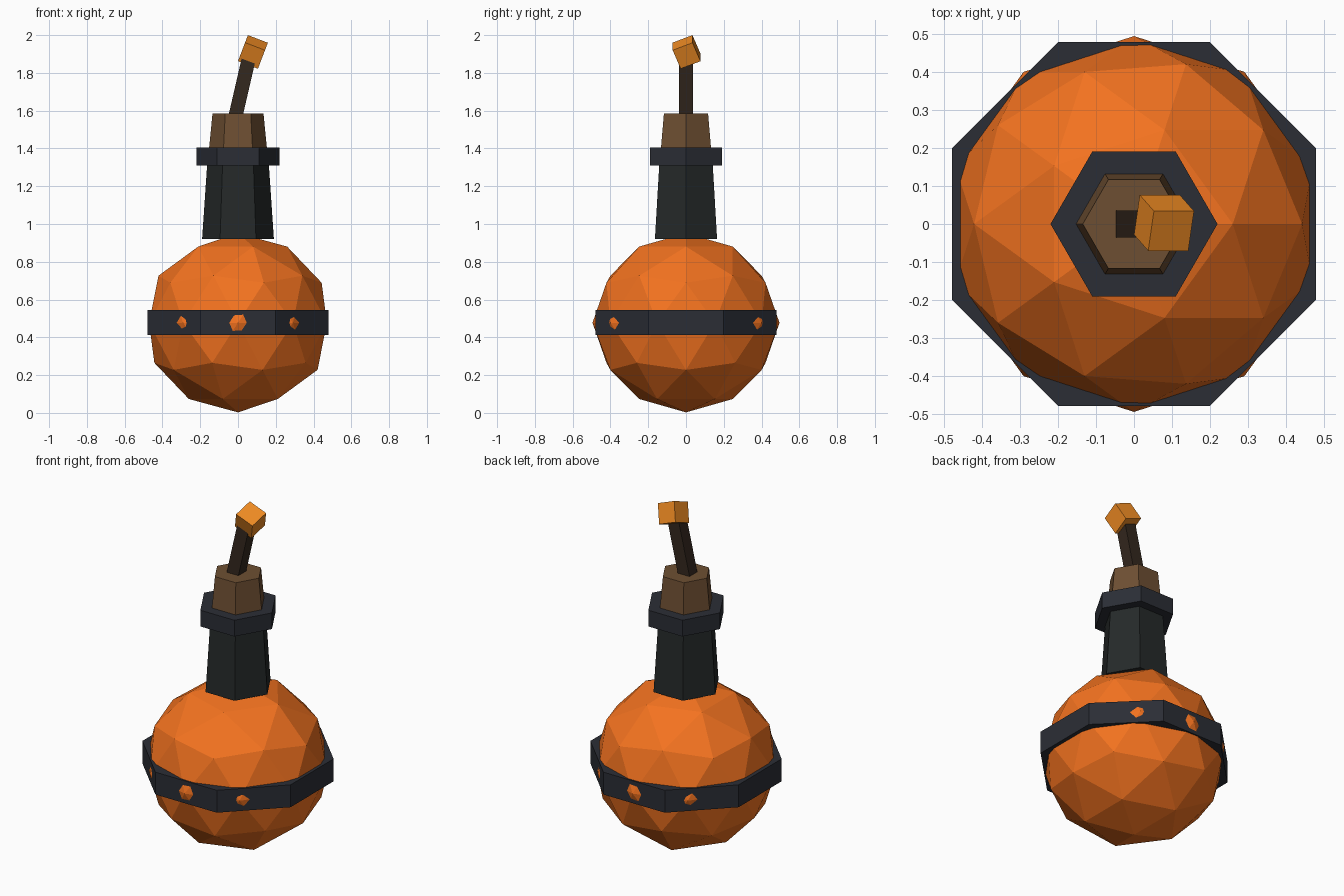
import bpy
from math import radians, cos, pi

if "Cube" in bpy.data.objects:
    bpy.data.objects.remove(bpy.data.objects["Cube"])


def material(name, rgb):
    m = bpy.data.materials.new(name)
    m.diffuse_color = (*rgb, 1)
    m.use_nodes = True
    m.node_tree.nodes["Principled BSDF"].inputs["Base Color"].default_value = m.diffuse_color
    return m


ORANGE = material("orange_glass", (0.90, 0.17, 0.014))
IRON = material("dark_iron", (0.024, 0.027, 0.036))
NECK = material("dark_neck", (0.018, 0.022, 0.022))
CORK = material("cork", (0.155, 0.078, 0.032))
CORD = material("cord", (0.034, 0.021, 0.013))
EMBER = material("ember", (0.87, 0.26, 0.017))


def finish(name, mat):
    ob = bpy.context.object
    ob.name = name
    ob.data.materials.append(mat)
    return ob


def prism(name, sides, r_low, r_high, z0, z1, turn, mat):
    """Upright faceted prism or frustum between two heights."""
    bpy.ops.mesh.primitive_cone_add(vertices=sides, radius1=r_low, radius2=r_high,
                                    depth=z1 - z0, location=(0, 0, (z0 + z1) / 2),
                                    rotation=(0, 0, radians(turn)))
    return finish(name, mat)


def box(name, size, location, rotation, mat):
    bpy.ops.mesh.primitive_cube_add(size=1, location=location, rotation=rotation)
    ob = finish(name, mat)
    ob.scale = size
    return ob


# Flask body: its equator corners poke through the band as small studs
bpy.ops.mesh.primitive_ico_sphere_add(subdivisions=2, radius=0.495, location=(0, 0, 0.477))
finish("flask_body", ORANGE).scale.z = 0.958

# Octagonal band around the middle
band_r = 0.48 / cos(pi / 8)
prism("waist_band", 8, band_r, band_r, 0.413, 0.544, 22.5, IRON)

# Hexagonal neck, collar and stopper
prism("neck", 6, 0.19, 0.163, 0.92, 1.32, 30, NECK)
prism("collar", 6, 0.22, 0.22, 1.31, 1.405, 30, IRON)
prism("stopper", 6, 0.157, 0.135, 1.36, 1.585, 30, CORK)

# Leaning fuse with a tumbled glowing block on its tip
box("fuse", (0.074, 0.072, 0.34), (0.02, 0, 1.715), (0, radians(13), 0), CORD)
box("ember", (0.113, 0.113, 0.113), (0.079, 0.003, 1.911), (0.385, 0.365, 0), EMBER)
